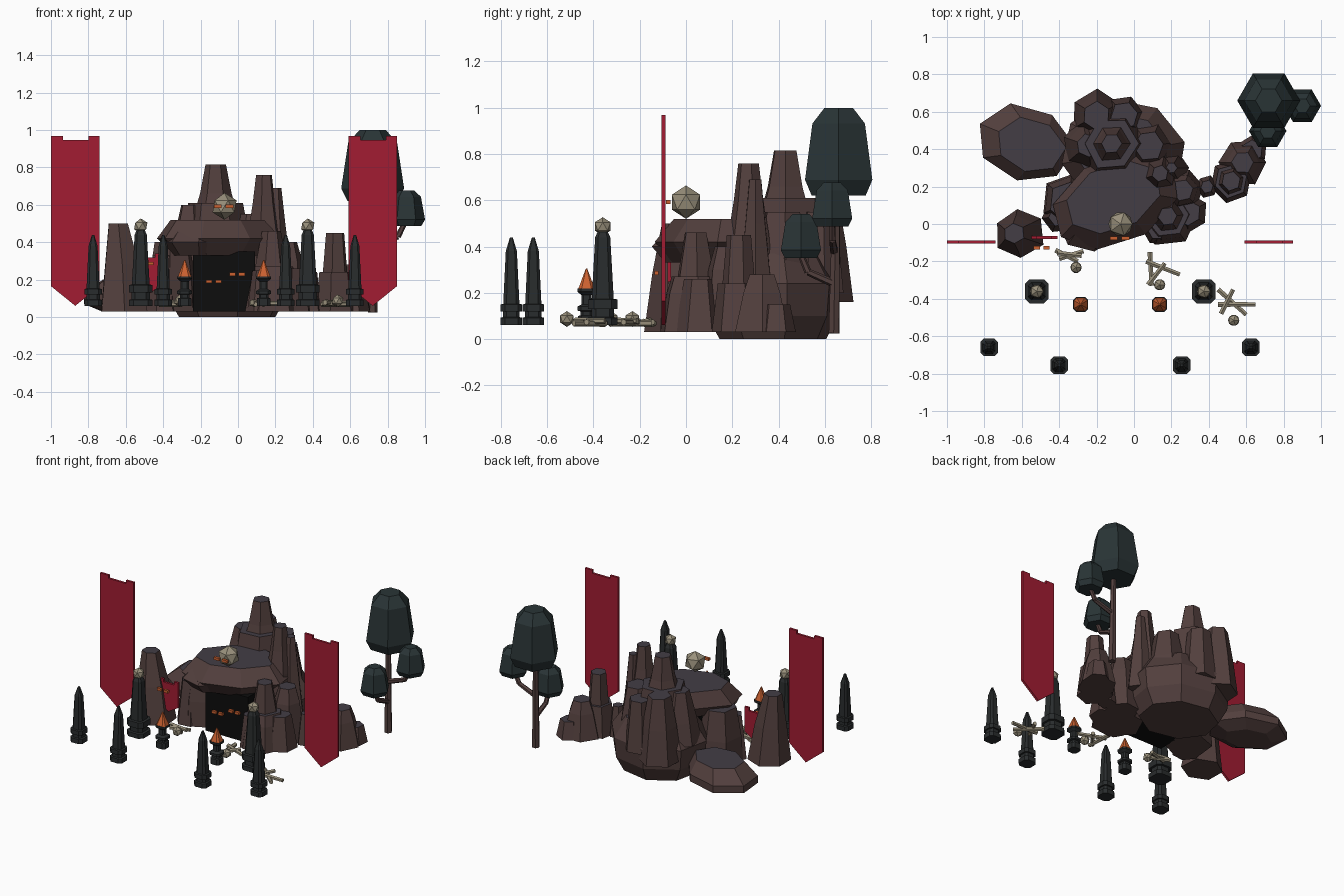
import bpy, bmesh, math, random
from mathutils import Vector

if "Cube" in bpy.data.objects:
    bpy.data.objects.remove(bpy.data.objects["Cube"])

random.seed(4)

def mat(name, r, g, b):
    m = bpy.data.materials.new(name)
    m.diffuse_color = (r, g, b, 1)
    m.use_nodes = True
    m.node_tree.nodes["Principled BSDF"].inputs["Base Color"].default_value = m.diffuse_color
    return m

ROCK = mat("rock", .085, .05, .047)
SLATE = mat("rock_top", .056, .047, .06)
IRON = mat("dark_iron", .022, .025, .026)
LEAF = mat("leaves", .022, .034, .036)
BONE = mat("bone", .32, .28, .2)
FIRE = mat("fire", .6, .12, .03)
RED = mat("cloth", .36, .012, .032)
BLACK = mat("cave_black", .004, .004, .004)

def finish(bm, name, *mats, flat_top=False):
    bmesh.ops.recalc_face_normals(bm, faces=bm.faces)
    bm.normal_update()
    if flat_top:
        for f in bm.faces:
            f.material_index = 1 if f.normal.z > .93 else 0
    me = bpy.data.meshes.new(name)
    bm.to_mesh(me)
    bm.free()
    for m in mats:
        me.materials.append(m)
    ob = bpy.data.objects.new(name, me)
    bpy.context.collection.objects.link(ob)
    return ob

def ngon(n, rot=0.0):
    return [(math.cos(rot + i * math.tau / n), math.sin(rot + i * math.tau / n)) for i in range(n)]

CUT_SQUARE = [(1, .6), (.6, 1), (-.6, 1), (-1, .6), (-1, -.6), (-.6, -1), (.6, -1), (1, -.6)]

def loft(name, section, rings, at, mats, stretch=(1, 1), turn=0.0, jitter=0.0, flat_top=False):
    """Stack copies of a section; each ring is (z, radius, dx, dy)."""
    bm = bmesh.new()
    c, s = math.cos(turn), math.sin(turn)
    pts = []
    for x, y in section:
        w = 1 + random.uniform(-jitter, jitter)
        x, y = x * w * stretch[0], y * w * stretch[1]
        pts.append((c * x - s * y, s * x + c * y))
    loops = []
    for ring in rings:
        z, r, dx, dy = (*ring, 0, 0)[:4]
        loops.append([bm.verts.new((at[0] + dx + x * r, at[1] + dy + y * r, z)) for x, y in pts])
    n = len(section)
    for a, b in zip(loops, loops[1:]):
        for i in range(n):
            bm.faces.new((a[i], a[(i + 1) % n], b[(i + 1) % n], b[i]))
    bm.faces.new(loops[0])
    bm.faces.new(loops[-1])
    return finish(bm, name, *mats, flat_top=flat_top)

def rock(name, x, y, rings, n=6, rot=0.0, stretch=(1, 1), turn=0.0, jitter=.06):
    return loft(name, ngon(n, rot), rings, (x, y), (ROCK, SLATE), stretch, turn, jitter, True)

def box(name, c, size, m):
    bm = bmesh.new()
    bmesh.ops.create_cube(bm, size=1)
    for v in bm.verts:
        v.co = Vector(c) + Vector([v.co[i] * size[i] for i in range(3)])
    return finish(bm, name, m)

def rod(name, p, q, r1, r2, m, n=6):
    p, q = Vector(p), Vector(q)
    bm = bmesh.new()
    bmesh.ops.create_cone(bm, segments=n, radius1=r1, radius2=r2, depth=(q - p).length, cap_ends=True)
    ob = finish(bm, name, m)
    ob.location = (p + q) / 2
    ob.rotation_mode = 'QUATERNION'
    ob.rotation_quaternion = (q - p).to_track_quat('Z', 'Y')

def skull(name, c, r):
    bm = bmesh.new()
    bmesh.ops.create_icosphere(bm, subdivisions=1, radius=r)
    finish(bm, name, BONE).location = c

def eyes(name, x1, x2, y, z, w=.033):
    for x in (x1, x2):
        box(name, (x, y, z), (w, .018, .018), FIRE)

def banner(name, x, y, w, top, side, tip):
    h = w / 2
    d = top - .022
    pts = [(-h, top), (-h, side), (0, tip), (h, side), (h, top), (h * .55, top),
           (h * .55, d), (-h * .5, d), (-h * .5, top)]
    bm = bmesh.new()
    f = bm.faces.new([bm.verts.new((x + a, y - .008, z)) for a, z in pts])
    ext = bmesh.ops.extrude_face_region(bm, geom=[f])["geom"]
    bmesh.ops.translate(bm, vec=(0, .016, 0), verts=[v for v in ext if isinstance(v, bmesh.types.BMVert)])
    finish(bm, name, RED)

# Ground boulders
rock("main_boulder", -.06, .38, [(0, .27), (.1, .33), (.24, .345), (.37, .25)], 8, .2, (1, .86), 0, .04)
rock("low_boulder", -.585, .43, [(.03, .16), (.07, .27), (.12, .27), (.2, .19, .03, -.01)], 7, .3, (1, .78), -.3)

# Cave: roof slab, side walls and dark mouth
rock("cave_roof", -.1, .12, [(.33, .25), (.42, .36), (.52, .27, -.01, .02)], 8, .2, (1, .64), .45, .04)
rock("roof_front", -.24, .02, [(.33, .12, .01, .01), (.4, .17), (.51, .1, .02, .04)], 7, .4)
box("cave_mouth", (-.075, .09, .19), (.33, .22, .32), BLACK)
rock("left_wall", -.35, .12, [(.03, .14), (.2, .13), (.4, .1)], 6, .4, (1, 1.1))
rock("left_wall_foot", -.4, .04, [(.03, .09), (.33, .055)], 6, .1)
eyes("cave_eyes", -.155, -.105, -.04, .19)
eyes("cave_eyes", -.03, .02, -.035, .228)

# Peaks behind the cave
rock("main_peak", -.12, .43, [(.3, .2), (.61, .145), (.61, .1), (.66, .085), (.815, .055)], 6)
rock("sharp_peak", .14, .27, [(.2, .11), (.45, .09), (.6, .065), (.76, .045)], 6, .3)
rock("side_peak", .2, .3, [(.15, .09), (.5, .05), (.69, .03)], 6)
rock("rear_peak", -.2, .58, [(.16, .14), (.4, .11), (.61, .075)], 6, .5)
rock("rear_right_peak", -.05, .58, [(.2, .11), (.55, .075)], 6, .2)
rock("right_shoulder", .08, .42, [(.22, .13), (.35, .12), (.55, .08)], 6, .1)
rock("left_shoulder", -.25, .42, [(.25, .14), (.4, .11), (.6, .06)], 6, .7)

# Tower right of the cave with its small neighbours
rock("right_tower", .18, .04, [(.03, .17), (.2, .14), (.27, .115), (.27, .085), (.46, .05)], 6, .1)
rock("right_tower_side", .29, .06, [(.03, .11), (.26, .07)], 6, .5)
rock("right_tower_back", .26, .18, [(.03, .12), (.3, .09), (.4, .06)], 6, .2)
rock("right_tower_front", .12, -.04, [(.03, .075), (.25, .045)], 6)

# Outlying rocks
rock("left_spire", -.615, -.05, [(.03, .15), (.28, .11, -.01), (.5, .062, -.028)], 6, .1, (.92, .9), .5)
rock("outer_spire", .52, .23, [(.03, .115), (.24, .09), (.24, .07), (.45, .052)], 6, .3)
rock("outer_mid", .58, .33, [(.03, .13), (.2, .09), (.28, .06)], 6)
rock("outer_low", .63, .39, [(.03, .085), (.15, .06)], 6, .5)
rock("outer_small", .39, .2, [(.03, .06), (.24, .035)], 6, .2)

# Banners
banner("left_banner", -.87, -.097, .26, .968, .165, .06)
banner("right_banner", .72, -.097, .26, .968, .165, .06)
banner("small_banner", -.485, -.072, .15, .34, .165, .12)
eyes("small_banner_eyes", -.52, -.468, -.127, .286)

# Obelisks
def obelisk(name, x, y, s, top):
    k = .03 * (s - 1)
    loft(name, CUT_SQUARE, [(.06, .047 * s), (.092, .047 * s), (.095, .036 * s), (.12 + k, .036 * s),
         (.12 + k, .047 * s), (.15 + 2 * k, .047 * s), (.152 + 2 * k, .035 * s),
         (top - .06, .024 * s), (top, .006)], (x, y), (IRON,))

for x, y in ((-.775, -.66), (.625, -.66), (-.4, -.755), (.255, -.755)):
    obelisk("small_obelisk", x, y, 1, .44)
for x in (-.52, .373):
    obelisk("large_obelisk", x, -.36, 1.36, .5)
    skull("obelisk_skull", (x, -.36, .487), .04)

# Torches
for x in (-.285, .137):
    loft("torch_stand", CUT_SQUARE, [(.06, .036), (.1, .036), (.103, .026), (.12, .026), (.123, .04),
         (.14, .04), (.15, .022), (.19, .022), (.205, .04), (.218, .04)], (x, -.43), (IRON,))
    loft("torch_flame", CUT_SQUARE, [(.213, .037), (.305, .003)], (x, -.43), (FIRE,))

# Skulls and crossed bones
skull("roof_skull", (-.072, 0, .592), .072)
eyes("roof_skull_eyes", -.108, -.046, -.077, .592, .042)
piles = [
    ((-.31, -.232), [(-.42, -.14, -.3, -.2), (-.4, -.185, -.27, -.145), (-.41, -.155, -.28, -.17)]),
    ((.137, -.325), [(.085, -.15, .095, -.33), (.065, -.2, .245, -.27), (.075, -.325, .165, -.21)]),
    ((.533, -.515), [(.45, -.35, .6, -.485), (.45, -.43, .65, -.43), (.465, -.48, .53, -.35)])]
for (sx, sy), bones in piles:
    skull("pile_skull", (sx, sy, .087), .034)
    for i, (a, b, c, d) in enumerate(bones):
        z = .068 + i * .005
        rod("bone", (a, b, z), (c, d, z), .015, .013, BONE)

# Tree
rod("trunk", (.72, .64, .025), (.715, .65, .65), .026, .018, ROCK)
for x, y, z in ((.9, .63, .52), (.72, .49, .38)):
    mid = (.72 + (x - .72) * .75, .64 + (y - .64) * .75, z - .09)
    rod("branch", (.72, .64, z - .14), mid, .018, .015, ROCK)
    rod("branch_tip", mid, (x, y, z), .016, .013, ROCK)
for x, y, z, h, r in ((.72, .66, .62, .38, .168), (.9, .632, .487, .19, .1), (.715, .497, .35, .19, .1)):
    loft("canopy", ngon(6), [(z, r * .8), (z + h * .18, r), (z + h * .82, r * .78), (z + h, r * .42)],
         (x, y), (LEAF,))
